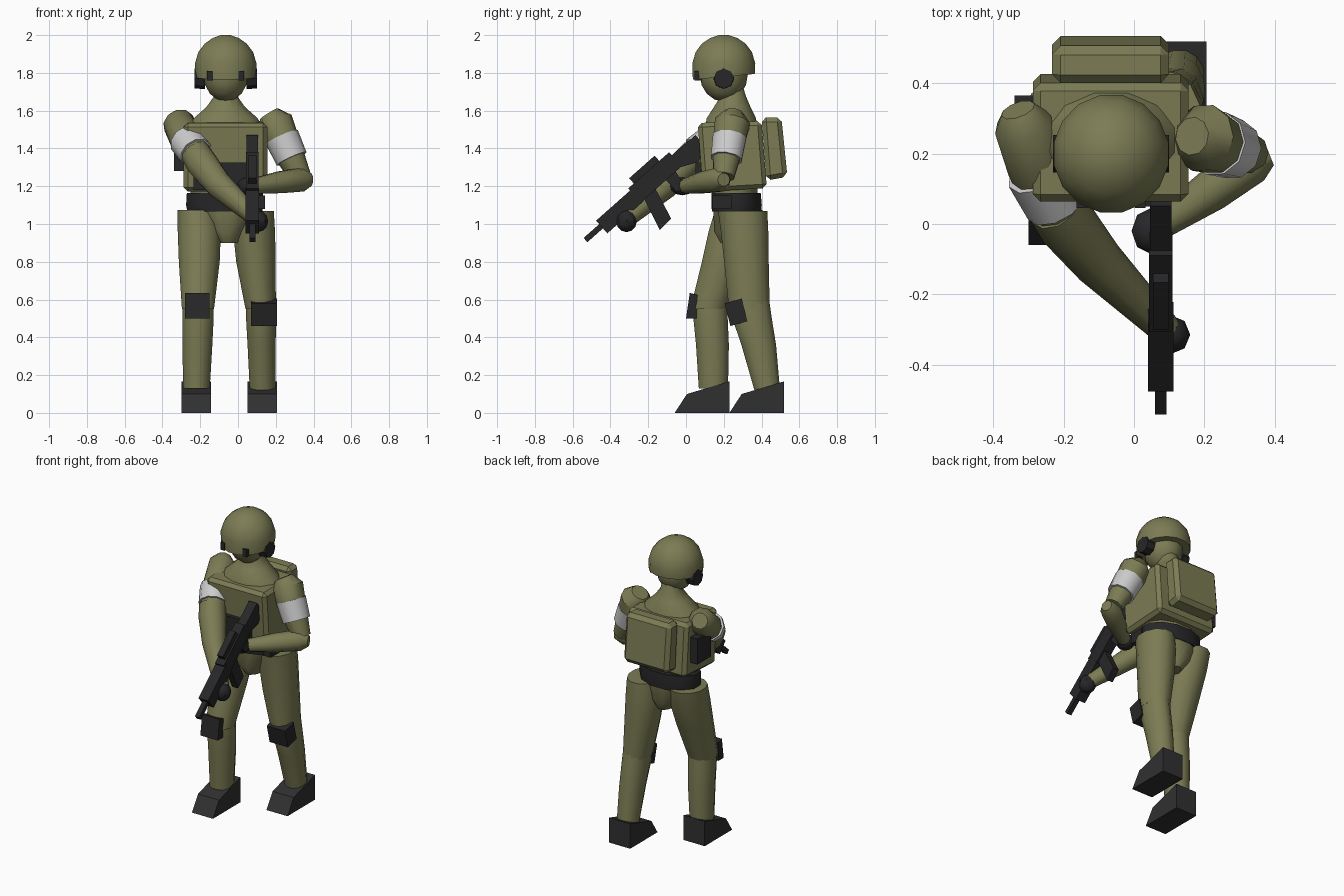
import bpy, bmesh, math
from mathutils import Vector, Matrix

if "Cube" in bpy.data.objects:
    bpy.data.objects.remove(bpy.data.objects["Cube"])


def material(name, r, g, b):
    m = bpy.data.materials.new(name)
    m.diffuse_color = (r, g, b, 1)
    m.use_nodes = True
    m.node_tree.nodes["Principled BSDF"].inputs["Base Color"].default_value = m.diffuse_color
    return m


OLIVE = material("olive", 0.2, 0.2, 0.09)
BLACK = material("black", 0.02, 0.02, 0.022)
BOOT = material("boot_grey", 0.03, 0.03, 0.03)
WHITE = material("band_white", 0.6, 0.6, 0.6)


def finish(name, bm, mat, bevel=0, smooth=True):
    bmesh.ops.recalc_face_normals(bm, faces=bm.faces)
    me = bpy.data.meshes.new(name)
    bm.to_mesh(me)
    bm.free()
    ob = bpy.data.objects.new(name, me)
    bpy.context.collection.objects.link(ob)
    me.materials.append(mat)
    if bevel:
        mod = ob.modifiers.new("bevel", 'BEVEL')
        mod.width, mod.segments = bevel, 1
    elif smooth:
        bpy.ops.object.select_all(action='DESELECT')
        ob.select_set(True)
        bpy.context.view_layer.objects.active = ob
        bpy.ops.object.shade_smooth_by_angle(angle=math.radians(42))
    return ob


def skin(name, loops, mat):
    """Bridge a list of point loops and cap both ends."""
    bm = bmesh.new()
    rings = [[bm.verts.new(p) for p in loop] for loop in loops]
    n = len(rings[0])
    for a, b in zip(rings, rings[1:]):
        for i in range(n):
            j = (i + 1) % n
            bm.faces.new((a[i], a[j], b[j], b[i]))
    bm.faces.new(rings[0])
    bm.faces.new(rings[-1])
    return finish(name, bm, mat)


def loft(name, rings, mat, n=12):
    """Horizontal ellipses: (x, y, z, rx, ry)."""
    return skin(name, [[(x + rx * math.cos(2 * math.pi * (i + .5) / n),
                         y + ry * math.sin(2 * math.pi * (i + .5) / n), z)
                        for i in range(n)] for x, y, z, rx, ry in rings], mat)


def tube(name, path, mat, n=10):
    """Round limb along a path: (x, y, z, radius)."""
    pts = [Vector(p[:3]) for p in path]
    loops = []
    for k, p in enumerate(path):
        d = pts[min(k + 1, len(pts) - 1)] - pts[max(k - 1, 0)]
        q = d.to_track_quat('Z', 'Y')
        loops.append([pts[k] + q @ Vector((p[3] * math.cos(2 * math.pi * i / n),
                                           p[3] * math.sin(2 * math.pi * i / n), 0))
                      for i in range(n)])
    return skin(name, loops, mat)


def prism(name, profile, x0, x1, mat, bevel=0):
    """Side profile (y, z) extruded across x."""
    bm = bmesh.new()
    f = bm.faces.new([bm.verts.new((x0, y, z)) for y, z in profile])
    r = bmesh.ops.extrude_face_region(bm, geom=[f])
    bmesh.ops.translate(bm, vec=(x1 - x0, 0, 0),
                        verts=[v for v in r['geom'] if isinstance(v, bmesh.types.BMVert)])
    return finish(name, bm, mat, bevel, smooth=False)


def rect(a0, b0, a1, b1):
    return [(a0, b0), (a1, b0), (a1, b1), (a0, b1)]


def ball(name, c, r, mat, seg=12, rings=8):
    bm = bmesh.new()
    bmesh.ops.create_uvsphere(bm, u_segments=seg, v_segments=rings, radius=1,
                              matrix=Matrix.Translation(c) @ Matrix.Diagonal((*r, 1)))
    return finish(name, bm, mat)


CX = -0.065

# head, helmet, ear cups, brow clips
ball("head", (CX, .2, 1.79), (.118, .127, .142), OLIVE)
helmet = loft("helmet", [(CX, .2, 1.775, .163, .167), (CX, .2, 1.85, .166, .17),
                         (CX, .2, 1.91, .148, .152), (CX, .2, 1.955, .113, .118),
                         (CX, .2, 1.985, .07, .073), (CX, .2, 2.0, .025, .027)], OLIVE, 16)
for v in helmet.data.vertices:
    if v.co.z < 1.8:
        v.co.z += .03 * (v.co.y - .05) / .32 - .01
for s, side in ((-1, "left"), (1, "right")):
    tube("ear_cup_" + side, [(CX + s * .11, .2, 1.77, .055), (CX + s * .165, .2, 1.77, .053)], BLACK, 8)
    cx = CX + s * .083
    prism("helmet_clip_" + side, rect(.045, 1.76, .085, 1.81), cx - .015, cx + .015, BLACK)

# torso, collar, belt, pelvis
loft("torso", [(CX, .26, 1.1, .19, .12), (CX, .25, 1.35, .2, .14), (CX, .25, 1.53, .19, .13)], OLIVE)
loft("collar", [(CX, .24, 1.5, .21, .145), (CX, .24, 1.56, .175, .135), (CX, .245, 1.62, .105, .1),
                (CX, .25, 1.675, .065, .07), (CX, .24, 1.74, .06, .06)], OLIVE)
loft("belt", [(CX - .005, .268, 1.065, .205, .135), (CX - .005, .268, 1.1, .212, .138),
              (CX - .005, .265, 1.165, .208, .135)], BLACK, 12)
loft("pelvis", [(CX + .01, .27, .9, .055, .09), (CX, .27, .96, .1, .125),
                (CX, .27, 1.08, .19, .13)], OLIVE)

# vest, rucksack, pouches
prism("vest", [(.062, 1.535), (.4, 1.545), (.428, 1.19), (.09, 1.17)], -.288, .155, OLIVE, .022)
prism("rucksack", [(.4, 1.565), (.505, 1.565), (.537, 1.25), (.425, 1.23)], -.233, .1, OLIVE, .024)
prism("chest_pouch", rect(.05, 1.18, .12, 1.325), -.235, .045, BLACK)
prism("side_pouch", rect(.22, 1.28, .365, 1.45), -.34, -.28, BLACK)
prism("belt_pouch", rect(.14, 1.08, .24, 1.15), .09, .143, BLACK)

# legs
loft("left_thigh", [(-.215, .28, 1.075, .108, .13), (-.205, .25, .96, .118, .135),
                    (-.205, .2, .8, .112, .12), (-.212, .12, .55, .088, .1)], OLIVE)
loft("left_shin", [(-.212, .13, .59, .083, .09), (-.212, .13, .5, .086, .094),
                   (-.215, .14, .36, .082, .09), (-.22, .145, .13, .073, .08)], OLIVE)
loft("right_thigh", [(.085, .3, 1.07, .108, .135), (.085, .31, .96, .115, .13),
                     (.095, .32, .8, .108, .122), (.12, .335, .55, .083, .112)], OLIVE)
loft("right_shin", [(.12, .34, .59, .08, .105), (.122, .35, .5, .082, .108),
                    (.125, .385, .36, .077, .095), (.13, .43, .12, .07, .07)], OLIVE)

# boots and knee pads
for side, x, y in (("left", -.222, 0), ("right", .128, .29)):
    prism("boot_" + side, [(y - .06, 0), (y + .005, .1), (y + .23, .167), (y + .23, 0)],
          x - .078, x + .078, BOOT)
prism("knee_pad_left", [(.0, .5), (.055, .5), (.06, .625), (.02, .635)], -.28, -.15, BLACK)
prism("knee_pad_right", [(.235, .46), (.325, .485), (.295, .605), (.205, .58)], .07, .207, BLACK)

# arms, arm bands, gloves
tube("left_upper_arm", [(-.33, .325, 1.555, .05), (-.315, .285, 1.535, .085), (-.275, .17, 1.45, .088),
                        (-.225, .06, 1.375, .082), (-.185, 0, 1.315, .07)], OLIVE)
tube("left_forearm", [(-.225, .05, 1.375, .08), (-.19, 0, 1.32, .085), (-.1, -.11, 1.205, .073),
                      (.09, -.3, 1.035, .045)], OLIVE)
tube("left_arm_band", [(-.272, .15, 1.442, .095), (-.222, .055, 1.375, .09)], WHITE)
tube("right_upper_arm", [(.165, .25, 1.585, .055), (.195, .245, 1.535, .098), (.257, .22, 1.4, .083),
                         (.33, .2, 1.25, .058)], OLIVE)
tube("right_forearm", [(.385, .2, 1.235, .035), (.335, .18, 1.235, .066), (.22, .095, 1.22, .06),
                       (.08, 0, 1.2, .042)], OLIVE)
tube("right_arm_band", [(.232, .23, 1.46, .093), (.284, .213, 1.345, .086)], WHITE)
ball("left_glove", (.105, -.315, 1.015), (.055, .055, .058), BLACK, 8, 6)
ball("right_glove", (.048, -.02, 1.2), (.055, .065, .048), BLACK, 8, 6)

# rifle, laid out along its own axis from the muzzle
ca, sa = math.cos(math.radians(41.5)), math.sin(math.radians(41.5))
for name, prof, half in (
        ("barrel", rect(0, -.015, .14, .015), .016),
        ("handguard", rect(.11, -.05, .37, .04), .036),
        ("receiver", rect(.35, -.045, .64, .055), .033),
        ("sight", rect(.39, .05, .57, .092), .022),
        ("magazine", [(.38, -.03), (.46, -.03), (.415, -.215), (.33, -.22)], .022),
        ("grip", [(.53, -.03), (.6, -.03), (.585, -.13), (.53, -.13)], .02),
        ("stock", [(.6, .035), (.6, -.03), (.72, -.085), (.8, -.06), (.805, .03)], .03)):
    prism("rifle_" + name, [(-.532 + u * ca - v * sa, .915 + u * sa + v * ca) for u, v in prof],
          .076 - half, .076 + half, BLACK)
